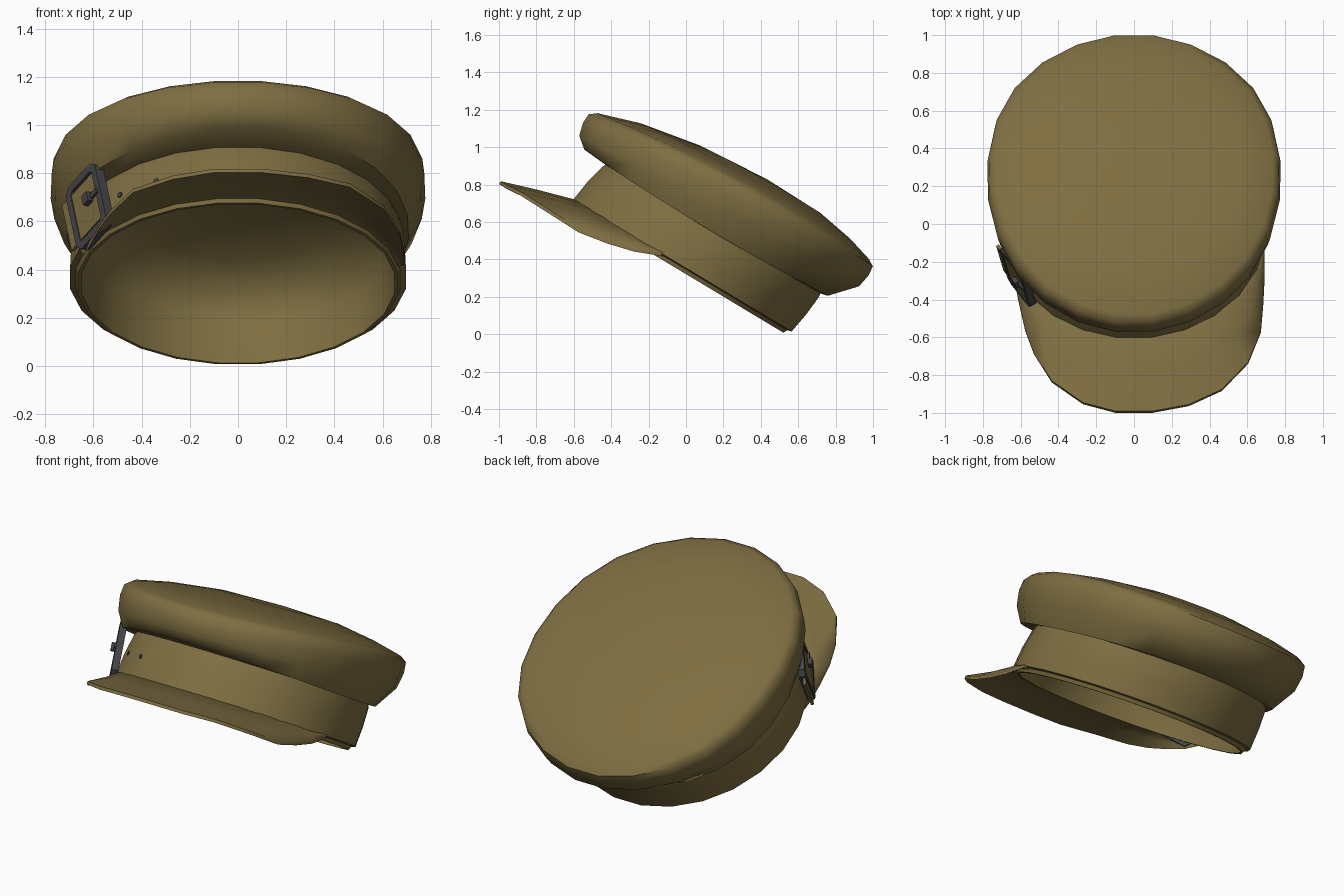
import bpy, bmesh, math
from mathutils import Matrix, Vector

if "Cube" in bpy.data.objects:
    bpy.data.objects.remove(bpy.data.objects["Cube"])

# The whole cap leans back: parts are built level, then tilted by TILT
TILT = Matrix.Translation((0, -0.02, 0.366)) @ Matrix.Rotation(math.radians(-31), 4, 'X')
SEGS = 24


def material(name, rgb):
    m = bpy.data.materials.new(name)
    m.diffuse_color = (*rgb, 1)
    m.use_nodes = True
    m.node_tree.nodes["Principled BSDF"].inputs["Base Color"].default_value = m.diffuse_color
    return m


CLOTH = material("olive_cloth", (0.21, 0.156, 0.053))
METAL = material("dark_metal", (0.06, 0.06, 0.066))


def finish(name, bm, mat, angle=50, recalc=True):
    if recalc:
        bmesh.ops.recalc_face_normals(bm, faces=bm.faces)
    bm.transform(TILT)
    me = bpy.data.meshes.new(name)
    bm.to_mesh(me)
    bm.free()
    ob = bpy.data.objects.new(name, me)
    bpy.context.collection.objects.link(ob)
    me.materials.append(mat)
    bpy.ops.object.select_all(action='DESELECT')
    ob.select_set(True)
    bpy.context.view_layer.objects.active = ob
    bpy.ops.object.shade_smooth_by_angle(angle=math.radians(angle))
    return ob


def rings(bm, rows, pole=None, square=0.0):
    """Skin elliptical rings (rx, ry, centre y, z, slope, side lift), cap with a pole."""
    loops = []
    for rx, ry, cy, z, slope, lift in rows:
        loop = []
        for i in range(SEGS):
            a = 2 * math.pi * (i + 0.5) / SEGS
            c, s = math.cos(a), math.sin(a)
            wide = 1 + square * (s * abs(c) + math.sin(2 * a) ** 2)
            x, y = rx * c * wide, ry * s + cy
            loop.append(bm.verts.new((x, y, z + slope * y + lift * c * c)))
        loops.append(loop)
    for a, b in zip(loops, loops[1:]):
        for i in range(SEGS):
            j = (i + 1) % SEGS
            bm.faces.new((a[i], a[j], b[j], b[i]))
    if pole:
        p = bm.verts.new(pole)
        for i in range(SEGS):
            bm.faces.new((loops[-1][i], loops[-1][(i + 1) % SEGS], p))


# Crown: puffy overhanging disc with a domed top
bm = bmesh.new()
rings(bm, [
    (0.655, 0.655, 0.04, 0.25, 0, 0.0),
    (0.71, 0.765, -0.01, 0.263, 0.0, -0.025),
    (0.765, 0.856, 0.018, 0.352, 0.047, 0.005),
    (0.78, 0.872, 0.016, 0.425, 0.05, 0.03),
    (0.772, 0.868, 0.014, 0.478, 0.05, 0.045),
    (0.738, 0.83, 0.014, 0.504, 0.048, 0.045),
    (0.57, 0.645, 0.057, 0.56, 0.037, 0.025),
    (0.33, 0.37, 0.12, 0.608, 0.03, 0.01)], (0, 0.15, 0.63), square=0.022)
finish("crown", bm, CLOTH)

# Band with turned-under lip and a smooth hollow lining
bm = bmesh.new()
rings(bm, [
    (0.67, 0.672, 0.042, 0.27, 0, 0),
    (0.685, 0.682, 0.036, 0.23, 0, 0),
    (0.697, 0.69, 0.018, 0.12, 0, 0),
    (0.702, 0.688, 0.0, 0.0, 0, 0),
    (0.678, 0.664, 0.0, -0.006, 0, 0),
    (0.67, 0.654, 0.0, -0.028, 0, 0),
    (0.655, 0.642, 0.0, -0.028, 0, 0),
    (0.65, 0.645, 0.01, 0.08, 0, 0),
    (0.635, 0.635, 0.025, 0.19, 0, 0),
    (0.57, 0.58, 0.035, 0.295, 0, 0),
    (0.42, 0.43, 0.04, 0.37, 0, 0),
    (0.2, 0.2, 0.045, 0.405, 0, 0)], (0, 0.05, 0.415))
finish("band", bm, CLOTH, recalc=False)
bpy.data.objects["band"].data.flip_normals()

# Brim: slightly lopsided outer rim (in place), lofted to the band
rim = [(-0.655, -0.20, 0.47), (-0.632, -0.30, 0.485), (-0.605, -0.43, 0.53),
       (-0.575, -0.56, 0.585), (-0.53, -0.68, 0.645), (-0.435, -0.83, 0.735),
       (-0.27, -0.945, 0.79), (-0.1, -0.99, 0.818), (0.1, -0.99, 0.818),
       (0.29, -0.955, 0.797), (0.465, -0.875, 0.757), (0.605, -0.73, 0.665),
       (0.672, -0.565, 0.56), (0.685, -0.41, 0.50), (0.692, -0.27, 0.458),
       (0.692, -0.13, 0.435)]
outer = [TILT.inverted() @ Vector(p) for p in rim]
theta = [-72, -67, -60, -52, -43, -32, -20, -7.5, 7.5, 20, 32, 44, 55, 64, 72, 80]
bm = bmesh.new()
top, under = [], []
for p, t in zip(outer, theta):
    t = math.radians(t)
    base = Vector((0.69 * math.sin(t), -0.68 * math.cos(t), 0.008))
    root = Vector((0.66 * math.sin(t), -0.65 * math.cos(t), 0.006))
    mid = base.lerp(p, 0.5) + Vector((0, 0, 0.003))
    top.append([bm.verts.new(v) for v in (root, base, mid, p)])
    d = Vector((0, 0, -0.018))
    under.append([bm.verts.new(v + d) for v in (root, base, mid, p)])
for sheet in (top, under):
    for a, b in zip(sheet, sheet[1:]):
        for k in range(3):
            bm.faces.new((a[k], a[k + 1], b[k + 1], b[k]))
for i in range(len(top) - 1):
    for k in (0, 3):
        bm.faces.new((top[i][k], top[i + 1][k], under[i + 1][k], under[i][k]))
for i in (0, -1):
    for k in range(3):
        bm.faces.new((top[i][k], top[i][k + 1], under[i][k + 1], under[i][k]))
finish("brim", bm, CLOTH)


def band_frame(x, y, z):
    """Axes on the band: X along it (to the front), Y up, Z outward."""
    n = Vector((x, y, 0)).normalized()
    up = Vector((0, 0, 1))
    t = up.cross(n)
    m = Matrix((t, up, n)).transposed().to_4x4()
    m.translation = (x, y, z)
    return m


def box(bm, frame, centre, size):
    bmesh.ops.create_cube(bm, size=1, matrix=frame @ Matrix.Translation(centre)
                          @ Matrix.Diagonal((*size, 1)))


BUCKLE = (band_frame(-0.615, -0.372, 0.12) @ Matrix.Rotation(math.radians(9), 4, 'Z')
          @ Matrix.Rotation(math.radians(6), 4, 'X'))

# Buckle frame: chamfered rectangle ring
bm = bmesh.new()
sections = []
for w, h, c, z in ((0.118, 0.16, 0.03, -0.02), (0.118, 0.16, 0.03, 0.02),
                   (0.084, 0.126, 0.012, 0.02), (0.084, 0.126, 0.012, -0.02)):
    quarter = [(w, h - c), (w - c, h)]
    pts = quarter + [(-x, y) for x, y in reversed(quarter)]
    pts += [(-x, -y) for x, y in pts]
    sections.append([bm.verts.new(BUCKLE @ Vector((x, y, z))) for x, y in pts])
for k in range(4):
    a, b = sections[k], sections[(k + 1) % 4]
    for i in range(8):
        j = (i + 1) % 8
        bm.faces.new((a[i], a[j], b[j], b[i]))
finish("buckle", bm, METAL, 30)

# Prong with a small knob
bm = bmesh.new()
box(bm, BUCKLE, (0.065, 0.01, 0.02), (0.07, 0.022, 0.018))
box(bm, BUCKLE, (0.035, 0.01, 0.032), (0.04, 0.045, 0.025))
finish("prong", bm, METAL, 30)

# Strap end threaded through the buckle
bm = bmesh.new()
box(bm, BUCKLE, (-0.035, 0, 0.008), (0.25, 0.23, 0.016))
finish("strap_end", bm, CLOTH, 30)

# Strap holes along the front of the band
bm = bmesh.new()
for x in (-0.49, -0.34):
    y = -0.69 * math.sqrt(1 - (x / 0.697) ** 2) + 0.022
    bmesh.ops.create_cone(bm, cap_ends=True, segments=8, radius1=0.012, radius2=0.012,
                          depth=0.006, matrix=band_frame(x, y, 0.12))
finish("strap_holes", bm, METAL, 30)
